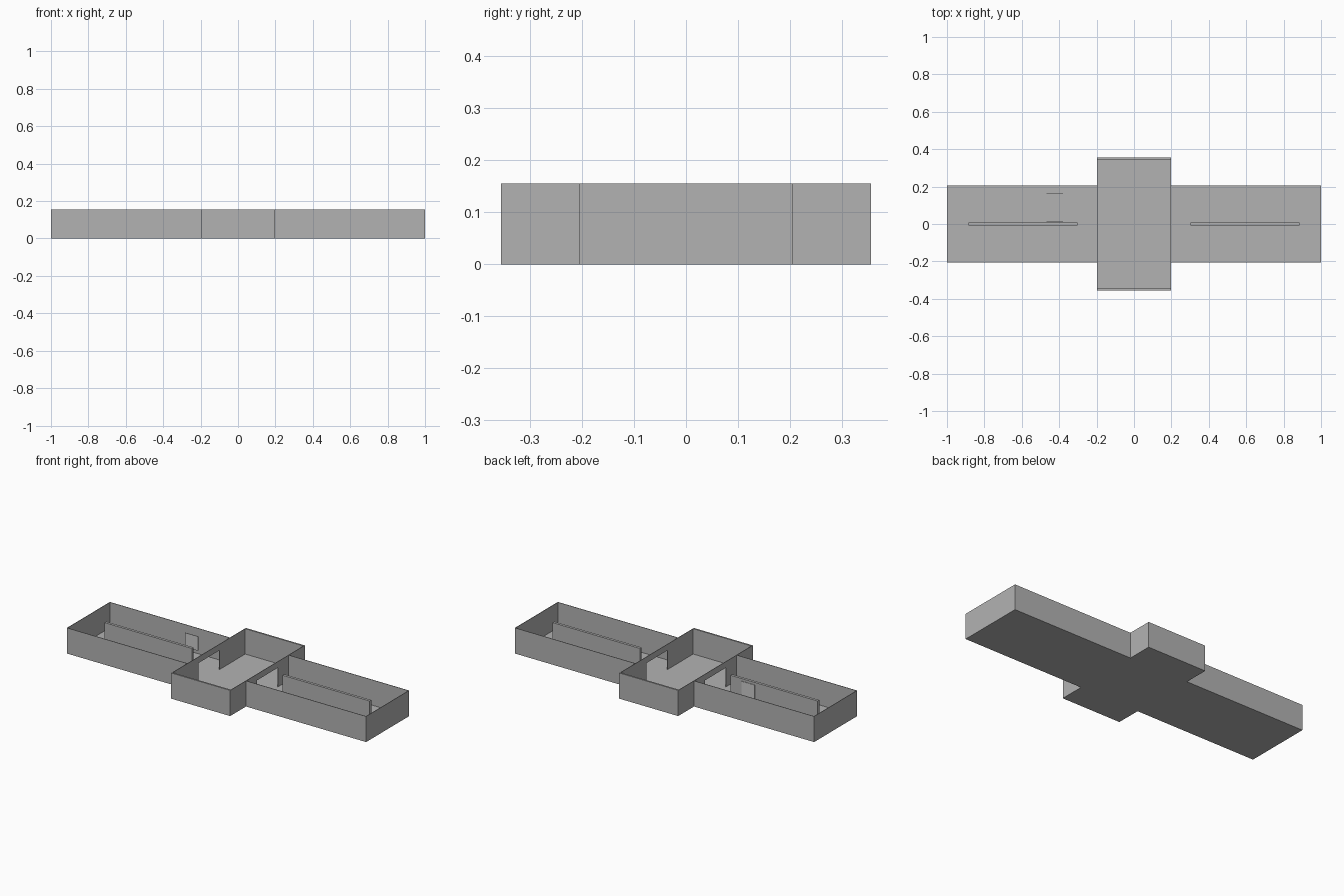
import bpy, bmesh
from mathutils import Matrix

if "Cube" in bpy.data.objects:
    bpy.data.objects.remove(bpy.data.objects["Cube"])

H = 0.155           # wall height
T = 0.003           # thin wall thickness
CX, CY = 0.197, 0.356   # hall half sizes
WY = 0.205          # wing half depth
DOOR, DOOR_H = 0.1, 0.118

# Darker grey of the building; the display panels stay plain
dark = bpy.data.materials.new("dark_grey")
dark.diffuse_color = (0.45, 0.45, 0.45, 1)
dark.use_nodes = True
dark.node_tree.nodes["Principled BSDF"].inputs["Base Color"].default_value = dark.diffuse_color


def build(name, boxes, mat=dark):
    """One object from (x0, x1, y0, y1, z0, z1) boxes."""
    bm = bmesh.new()
    for x0, x1, y0, y1, z0, z1 in boxes:
        m = Matrix.Translation(((x0 + x1) / 2, (y0 + y1) / 2, (z0 + z1) / 2))
        m = m @ Matrix.Diagonal((x1 - x0, y1 - y0, z1 - z0, 1))
        bmesh.ops.create_cube(bm, size=1, matrix=m)
    mesh = bpy.data.meshes.new(name)
    bm.to_mesh(mesh)
    bm.free()
    if mat:
        mesh.materials.append(mat)
    ob = bpy.data.objects.new(name, mesh)
    bpy.context.collection.objects.link(ob)


def span(s, a, b):
    """x range mirrored to side s, in ascending order."""
    return tuple(sorted((s * a, s * b)))


# Central hall: floor and the front and back walls
build("hall_floor", [(-CX, CX, -CY, CY, 0, 0.002)])
build("hall_front_wall", [(-CX, CX, -CY, -CY + 0.01, 0, H)])
build("hall_back_wall", [(-CX, CX, CY - 0.01, CY, 0, H)])

for side, s in (("left", -1), ("right", 1)):
    # Hall side wall with a doorway
    x = span(s, CX - T, CX)
    build(side + "_doorway_wall", [
        (*x, -CY, -DOOR, 0, H),
        (*x, DOOR, CY, 0, H),
        (*x, -DOOR, DOOR, DOOR_H, H)])

    # Wing floor and outer walls
    x = span(s, CX, 1)
    build(side + "_wing_floor", [(*x, -WY, WY, 0, 0.002)])
    build(side + "_wing_walls", [
        (*x, -WY, -WY + T, 0, H),
        (*x, WY - T, WY, 0, H),
        (*span(s, 1 - T, 1), -WY + T, WY - T, 0, H)])

    # Free-standing partition along the wing
    build(side + "_partition", [(*span(s, 0.302, 0.885), -0.008, 0.008, 0, 0.142)])

# Two facing display panels in the left wing
for name, y in (("partition_panel", 0.0095), ("back_panel", 0.162)):
    build(name, [(-0.467, -0.38, y, y + 0.003, 0.042, 0.128)], None)
